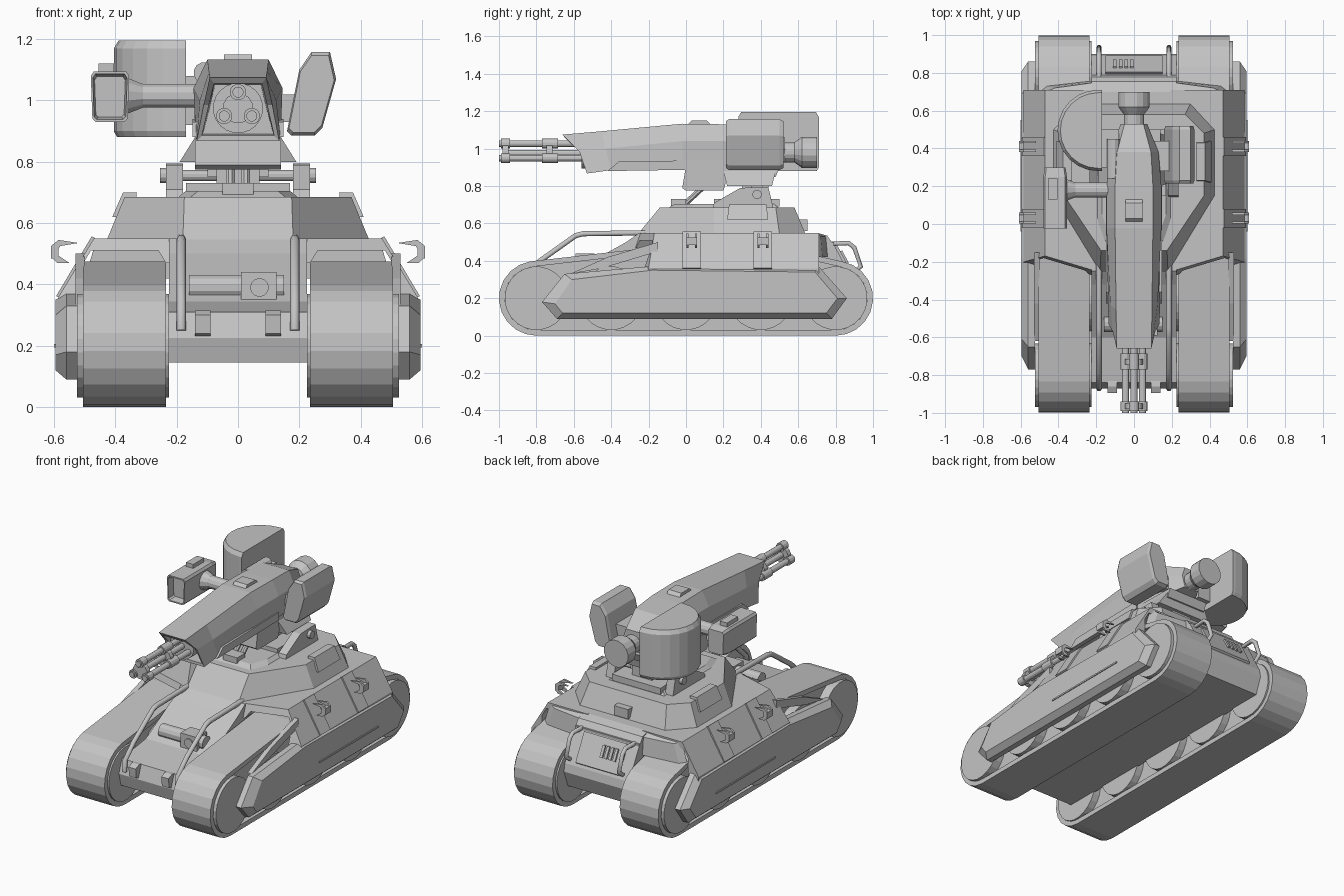
import bpy, bmesh
from math import sin, cos, pi, radians
from mathutils import Vector

if "Cube" in bpy.data.objects:
    bpy.data.objects.remove(bpy.data.objects["Cube"], do_unlink=True)

grey = bpy.data.materials.new("plain_grey")
grey.use_nodes = True
COLOUR = (0.55, 0.55, 0.55, 1)
grey.diffuse_color = COLOUR
grey.node_tree.nodes["Principled BSDF"].inputs["Base Color"].default_value = COLOUR


def loft(name, rings, pair=False, cyclic=False):
    """Skin a list of equal point rings; pair also makes the mirrored twin."""
    for side in ((1, -1) if pair else (1,)):
        bm = bmesh.new()
        loops = [[bm.verts.new((x * side, y, z)) for x, y, z in r] for r in rings]
        n = len(loops[0])
        steps = list(zip(loops, loops[1:]))
        if cyclic:
            steps.append((loops[-1], loops[0]))
        else:
            bm.faces.new(loops[0])
            bm.faces.new(loops[-1])
        for a, b in steps:
            for i in range(n):
                j = (i + 1) % n
                bm.faces.new((a[i], a[j], b[j], b[i]))
        bmesh.ops.recalc_face_normals(bm, faces=bm.faces)
        label = name + ("_left" if side > 0 else "_right") if pair else name
        me = bpy.data.meshes.new(label)
        bm.to_mesh(me)
        bm.free()
        me.materials.append(grey)
        bpy.context.collection.objects.link(bpy.data.objects.new(label, me))


def at_x(pts, x):
    return [(x, y, z) for y, z in pts]


def at_z(pts, z):
    return [(x, y, z) for x, y in pts]


def both(half):
    """Complete a half outline given as (x, y) by mirroring in x."""
    return half + [(-x, y) for x, y in reversed(half)]


def side_prism(name, pts, x0, x1, pair=False):
    loft(name, [at_x(pts, x0), at_x(pts, x1)], pair)


def box(name, x0, x1, y0, y1, z0, z1, pair=False):
    side_prism(name, [(y0, z0), (y1, z0), (y1, z1), (y0, z1)], x0, x1, pair)


def rod(name, a, b, r0, r1=None, sides=12, pair=False):
    a, b = Vector(a), Vector(b)
    rot = (b - a).to_track_quat('Z', 'Y')
    rings = []
    for p, r in ((a, r0), (b, r1 or r0)):
        rings.append([tuple(p + rot @ Vector((r * cos(2 * pi * (i + .5) / sides),
                     r * sin(2 * pi * (i + .5) / sides), 0))) for i in range(sides)])
    loft(name, rings, pair)


def rail(name, x, pts, r):
    """Bent bar on each side, swept along a path in the side plane."""
    for side, tag in ((1, "_left"), (-1, "_right")):
        cu = bpy.data.curves.new(name + tag, 'CURVE')
        cu.dimensions = '3D'
        cu.bevel_depth, cu.bevel_resolution, cu.use_fill_caps = r, 1, True
        sp = cu.splines.new('POLY')
        sp.points.add(len(pts) - 1)
        for p, (y, z) in zip(sp.points, pts):
            p.co = (x * side, y, z, 1)
        cu.materials.append(grey)
        bpy.context.collection.objects.link(bpy.data.objects.new(name + tag, cu))


# tracks and wheels
def track_path(r, drop):
    front = [(-.8 + r * cos(radians(a)), .2 + r * sin(radians(a))) for a in range(100, 271, 17)]
    rear = [(.8 + r * cos(radians(a)), .2 + r * sin(radians(a))) for a in range(-90, 81, 17)]
    return front + rear + [(.55, .46 - drop), (-.15, .475 - drop)]


outer, inner = track_path(.2, 0), track_path(.17, .03)
loft("track_belt", [at_x(outer, .235), at_x(outer, .505), at_x(inner, .505), at_x(inner, .235)],
     pair=True, cyclic=True)
side_prism("track_core", inner, .27, .47, pair=True)
for i in range(5):
    y = -.8 + .4 * i
    rod("road_wheel_%d" % (i + 1), (.225, y, .2), (.525, y, .2), .17, sides=24, pair=True)

# central hull
side_prism("lower_hull", [(-.87, .225), (-.85, .145), (.86, .145), (.9, .25), (.89, .3), (.8, .47),
                          (.755, .535), (.7, .55), (-.25, .55), (-.32, .5), (-.6, .345), (-.84, .31)],
           -.225, .225)
side_prism("hull_side_strip", [(-.85, .225), (-.82, .145), (.85, .145), (.85, .225)], .22, .235, pair=True)
deck = both([(.18, -.26), (.43, .15), (.43, .5), (.3, .64)])
roof = both([(.175, -.14), (.37, .15), (.37, .48), (.27, .58)])
loft("upper_hull", [at_z(deck, .54), at_z(roof, .685)])
loft("roof_plate", [at_z(both([(.16, -.1), (.2, .02), (.2, .5)]), .68),
                    at_z(both([(.13, -.06), (.17, .05), (.17, .47)]), .705)])

# sponsons: arched cross-section with a raked front
arch = [(.19, .55), (.47, .55), (.585, .36), (.585, .33), (.51, .33), (.51, .46), (.48, .51),
        (.26, .51), (.235, .47), (.19, .47)]
loft("sponson", [[(x, -.25 + .3 * (x - .2) - .35 * (.55 - z), z) for x, z in arch],
                 [(x, .71, z) for x, z in arch]], pair=True)
loft("sponson_rear_slope", [[(.2, .70, .55), (.46, .70, .55), (.5, .70, .42), (.2, .70, .42)],
                            [(.2, .75, .53), (.42, .72, .53), (.46, .73, .42), (.2, .76, .42)]], pair=True)

# side skirts with chamfered rims
rim = [(-.77, .18), (-.69, .09), (.78, .09), (.86, .2), (.71, .37), (-.2, .37), (-.65, .33)]
face = [(-.7, .17), (-.66, .12), (.75, .12), (.81, .2), (.69, .34), (-.18, .35), (-.61, .3)]
loft("side_skirt", [at_x(rim, .525), at_x(rim, .56), at_x(face, .595)], pair=True)
box("skirt_trim", .59, .6, -.04, .55, .195, .205, pair=True)
side_prism("fender_strut", [(-.62, .33), (-.45, .36), (-.15, .45), (-.15, .5), (-.42, .42)],
           .5, .53, pair=True)

# latches on the sponson slopes
slope = [(.465, .55), (.477, .557), (.593, .362), (.58, .355)]
for i, y in enumerate((.03, .41)):
    loft("latch_panel_%d" % (i + 1), [[(x, y - .05, z) for x, z in slope],
                                      [(x, y + .05, z) for x, z in slope]], pair=True)
    for dy in (-.028, .018):
        hook = [(.52, .535), (.585, .545), (.61, .525), (.61, .49), (.59, .47), (.55, .47),
                (.595, .5), (.58, .525)]
        loft("latch_hook_%d" % (i + 1), [[(x, y + dy, z) for x, z in hook],
                                         [(x, y + dy + .012, z) for x, z in hook]], pair=True)
    box("latch_bar_%d" % (i + 1), .585, .61, y - .028, y + .03, .485, .525, pair=True)

# nose equipment
rail("front_rail", .185, [(-.87, .25), (-.865, .32), (-.78, .4), (-.59, .535), (-.55, .545), (-.2, .55)], .016)
rod("lamp_tube", (-.16, -.53, .39), (.15, -.53, .39), .042)
box("lamp_box", .01, .125, -.59, -.49, .345, .44)
rod("lamp_lens", (.07, -.57, .39), (.07, -.597, .39), .03, sides=16)
side_prism("tow_hook", [(-.86, .23), (-.89, .24), (-.895, .3), (-.86, .315), (-.82, .31), (-.82, .23)],
           .09, .14, pair=True)

# tail equipment
rail("rear_rail", .185, [(.74, .49), (.87, .495), (.9, .47), (.935, .37), (.9, .34)], .014)
side_prism("vent_panel", [(.795, .48), (.805, .49), (.892, .325), (.88, .315)], -.15, .15)
for i in range(4):
    x = -.11 + .03 * i
    side_prism("vent_slat_%d" % (i + 1), [(.82, .45), (.835, .455), (.87, .39), (.855, .385)], x, x + .018)
box("tail_step", -.225, .225, .75, .79, .42, .5)
box("rear_deck_box", -.05, .05, .59, .65, .56, .62)
loft("roof_side_box", [at_z([(.34, .22), (.41, .22), (.41, .44), (.34, .44)], .62),
                       at_z([(.33, .23), (.375, .23), (.375, .43), (.33, .43)], .7)], pair=True)

# turret mount
side_prism("mount_ear", [(.14, .67), (.15, .71), (.29, .79), (.44, .795), (.47, .67)], .18, .235, pair=True)
rod("mount_pin", (.22, .38, .755), (.255, .38, .755), .025, pair=True)
rod("mount_axle", (-.24, .38, .755), (.24, .38, .755), .018)
box("mount_base", -.17, .17, .15, .5, .69, .73)
box("mount_column", -.07, .07, .3, .44, .7, .87)
box("mount_lug", .06, .1, .35, .41, .75, .88, pair=True)
box("front_roof_block", -.05, .05, -.08, .0, .68, .73)
rod("elevation_strut", (.025, -.01, .7), (.025, .12, .82), .016, sides=8, pair=True)
side_prism("gun_cradle", [(-.0, .91), (-.02, .79), (.0, .775), (.2, .775), (.22, .84), (.35, .825),
                          (.48, .85), (.5, .9)], -.14, .14)
loft("cradle_wing", [at_z(both([(.19, .22), (.19, .46)]), .8), at_z(both([(.14, .2), (.14, .48)]), .88)])


# gun housing with a hollow muzzle
def section(top, mid, low):
    half = [top, mid, low]
    return half + [(-x, y, z) for x, y, z in reversed(half)]


loft("gun_housing", [
    section((.075, -.4, 1.05), (.09, -.4, .985), (.115, -.4, .89)),
    section((.078, -.645, 1.055), (.095, -.565, .985), (.118, -.53, .885)),
    section((.092, -.66, 1.075), (.112, -.57, .985), (.135, -.53, .867)),
    section((.095, -.45, 1.093), (.125, -.43, 1.0), (.138, -.4, .885)),
    section((.1, -.02, 1.133), (.145, -.02, 1.04), (.14, -.02, .9)),
    section((.1, .2, 1.13), (.145, .2, 1.04), (.14, .2, .9)),
    section((.09, .38, 1.12), (.13, .38, 1.03), (.12, .38, .9)),
    section((.05, .53, 1.06), (.07, .53, 1.0), (.05, .53, .93))])
side_prism("housing_cheek", [(-.42, .88), (-.36, .93), (.2, .94), (.2, .89)], .12, .148, pair=True)
side_prism("top_sight", [(-.0, 1.12), (.03, 1.15), (.11, 1.15), (.14, 1.12)], -.045, .045)
rod("housing_bottle", (-.11, .24, 1.09), (-.11, .45, 1.09), .035)

# rotary barrels
rod("barrel_hub", (0, -.56, .975), (0, -.39, .975), .082, sides=20)
rod("barrel_spindle", (0, -.96, .975), (0, -.5, .975), .018)
for i in range(3):
    a = radians(90 + 120 * i)
    x, z = .052 * cos(a), .975 + .052 * sin(a)
    rod("barrel_%d" % (i + 1), (x, -1, z), (x, -.5, z), .018)
    for j, (y0, y1) in enumerate(((-.99, -.94), (-.77, -.685))):
        rod("barrel_collar_%d_%d" % (i + 1, j + 1), (x, y0, z), (x, y1, z), .027)
for j, y in enumerate((-.965, -.73)):
    rod("barrel_clamp_%d" % (j + 1), (0, y - .015, .975), (0, y + .015, .975), .05)

# exhaust at the rear of the gun
rod("exhaust_neck", (0, .48, .98), (0, .59, .98), .055, sides=16)
rod("exhaust_flare", (0, .58, .98), (0, .62, .98), .055, .085, sides=16)
rod("exhaust_bell", (0, .62, .98), (0, .7, .98), .085, sides=16)


# half-round ammunition drum
def half_round(k):
    arc = [(-.19 - .215 * k * sin(pi * i / 12), .495 - .215 * k * cos(pi * i / 12)) for i in range(13)]
    return [(-.17, .495 - .215 * k)] + arc + [(-.17, .495 + .215 * k)]


loft("ammunition_drum", [at_z(half_round(.95), .88), at_z(half_round(1), .9),
                         at_z(half_round(1), 1.17), at_z(half_round(.93), 1.195)])
box("drum_feed", -.18, -.08, .3, .5, .92, 1.08)

# side launcher box, tilted outward
cell = [(.16, .9), (.2, 1.1), (.24, 1.158), (.3, 1.158), (.32, 1.07), (.275, .91), (.25, .885), (.175, .885)]


def cell_ring(y, k):
    return [(.24 + (x - .24) * k, y, 1.02 + (z - 1.02) * k) for x, z in cell]


loft("launcher_box", [cell_ring(.215, .92), cell_ring(.23, 1), cell_ring(.5, 1), cell_ring(.52, .92)])
box("launcher_bracket", .1, .2, .28, .44, .93, 1.02)

# camera arm and camera
rod("camera_arm", (-.1, .18, 1.015), (-.31, .18, 1.015), .04)
rod("camera_arm_flare", (-.31, .18, 1.015), (-.36, .18, 1.015), .04, .06)
lens = [(-.475, .94), (-.48, 1.08), (-.47, 1.095), (-.365, 1.095), (-.355, 1.08), (-.36, .94), (-.37, .93), (-.465, .93)]


def lens_ring(y, k):
    return [(-.418 + (x + .418) * k, y, 1.012 + (z - 1.012) * k) for x, z in lens]


loft("camera", [lens_ring(.02, .8), lens_ring(-.025, .9), lens_ring(-.025, 1),
                lens_ring(.25, 1), lens_ring(.3, .88)])
box("camera_top", -.455, -.405, .13, .24, 1.08, 1.12)
